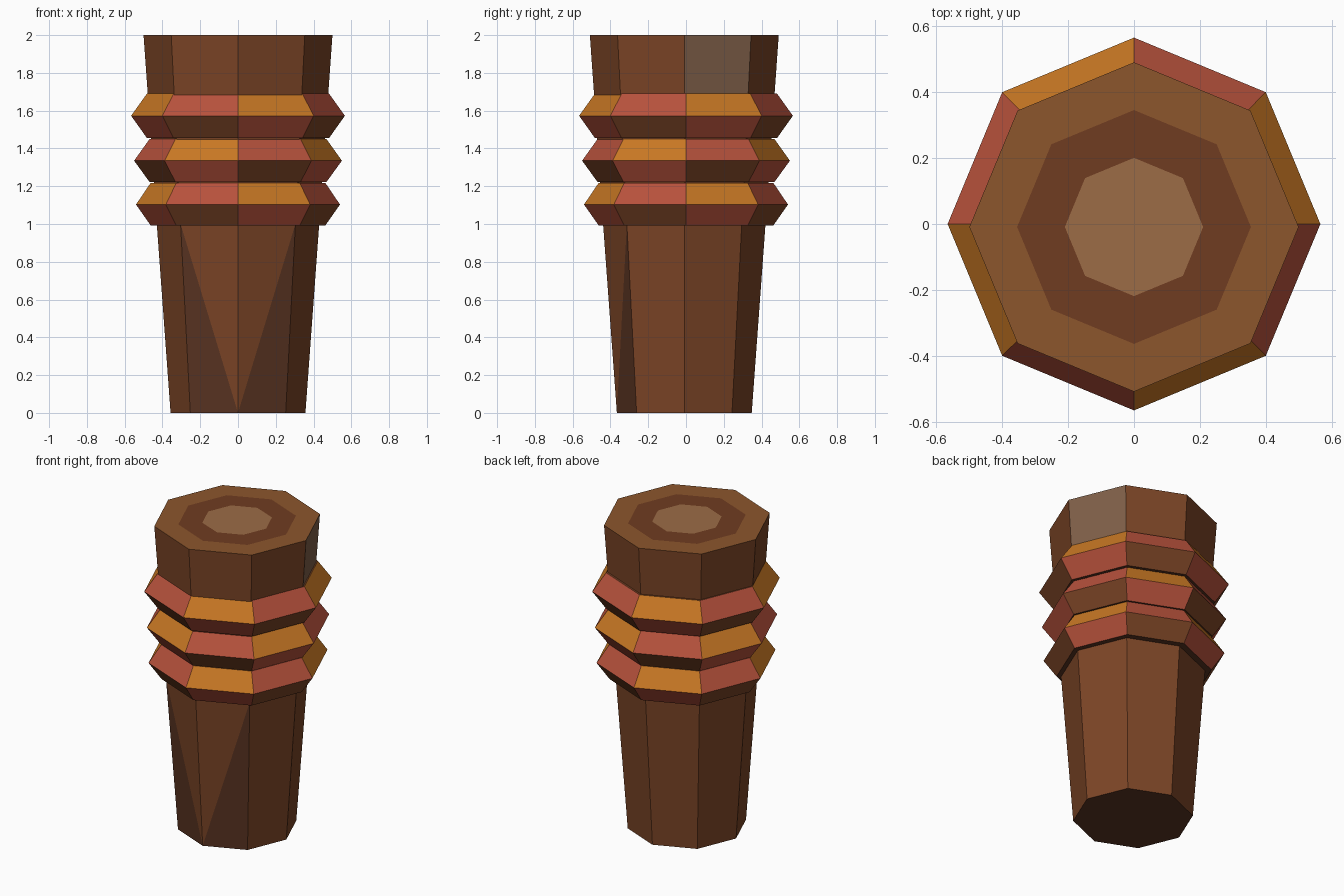
import bpy, bmesh
from math import sin, cos, radians

if "Cube" in bpy.data.objects:
    bpy.data.objects.remove(bpy.data.objects["Cube"])

SIDES = 8


def material(name, hex_code):
    # convert a display colour to linear
    rgb = [int(hex_code[i:i + 2], 16) / 255 for i in (0, 2, 4)]
    lin = [c / 12.92 if c <= 0.04045 else ((c + 0.055) / 1.055) ** 2.4 for c in rgb]
    mat = bpy.data.materials.new(name)
    mat.diffuse_color = (*lin, 1)
    mat.use_nodes = True
    mat.node_tree.nodes["Principled BSDF"].inputs["Base Color"].default_value = mat.diffuse_color
    return mat


MATS = [material(n, h) for n, h in (
    ("wood", "7c4526"), ("dark_wood", "5a3422"), ("pale_wood", "806049"),
    ("orange", "c97824"), ("red", "b8523c"), ("top_rim", "8c562c"),
    ("top_band", "703c21"), ("top_core", "9c6c46"))]
WOOD, DARK, PALE, ORANGE, RED, RIM, BAND, CORE = range(8)


def loop(bm, r, z, y=0.0):
    return [bm.verts.new((r * cos(radians(45 * i)), r * sin(radians(45 * i)) + y, z))
            for i in range(SIDES)]


def face(bm, verts, mat):
    bm.faces.new(verts).material_index = mat


def bridge(bm, a, b, pick):
    for i in range(SIDES):
        j = (i + 1) % SIDES
        face(bm, (a[i], a[j], b[j], b[i]), pick(i))


def finish(bm, name):
    bmesh.ops.recalc_face_normals(bm, faces=bm.faces)
    mesh = bpy.data.meshes.new(name)
    bm.to_mesh(mesh)
    bm.free()
    for m in MATS:
        mesh.materials.append(m)
    bpy.context.collection.objects.link(bpy.data.objects.new(name, mesh))


# tapered post with inlaid growth rings on its top
bm = bmesh.new()
base, mid, neck, top, band, core = [
    loop(bm, r, z, -0.009) for r, z in
    ((0.357, 0), (0.43, 1.0), (0.478, 1.69), (0.5, 2), (0.355, 2), (0.21, 2))]
face(bm, base[::-1], DARK)
for i in range(SIDES):
    j = (i + 1) % SIDES
    if i == 5:      # front faces carry a dark wedge beside the centre edge
        face(bm, (base[i], base[j], mid[i]), DARK)
        face(bm, (base[j], mid[j], mid[i]), WOOD)
    elif i == 6:
        face(bm, (base[i], base[j], mid[j]), DARK)
        face(bm, (base[i], mid[j], mid[i]), WOOD)
    else:
        face(bm, (base[i], base[j], mid[j], mid[i]), WOOD)
bridge(bm, mid, neck, lambda i: WOOD)
bridge(bm, neck, top, lambda i: PALE if i == 0 else WOOD)
bridge(bm, top, band, lambda i: RIM)
bridge(bm, band, core, lambda i: BAND)
face(bm, core, CORE)
finish(bm, "post")

# three bevelled collars with alternating coloured facets
for n, (z0, z1, z2, r0, r1, r2) in enumerate((
        (0.992, 1.103, 1.218, 0.462, 0.54, 0.462),
        (1.222, 1.335, 1.45, 0.468, 0.55, 0.468),
        (1.455, 1.573, 1.69, 0.482, 0.566, 0.482))):
    bm = bmesh.new()
    low, rim, high = loop(bm, r0, z0), loop(bm, r1, z1), loop(bm, r2, z2)
    face(bm, low[::-1], DARK)
    bridge(bm, low, rim, lambda i: WOOD if (i + n) % 2 else RED)
    bridge(bm, rim, high, lambda i: RED if (i + n) % 2 else ORANGE)
    face(bm, high, WOOD)
    finish(bm, f"collar_{n + 1}")
